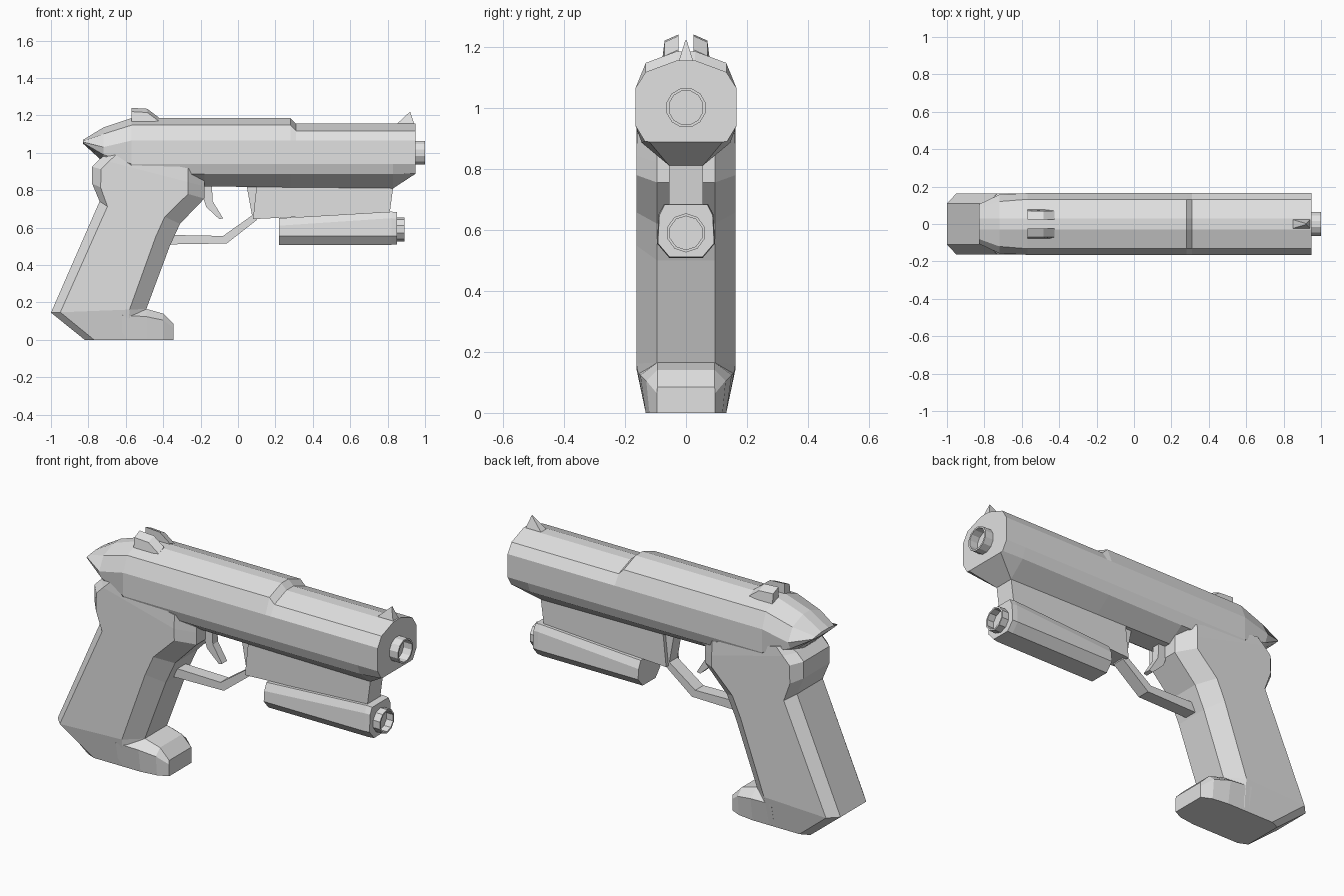
import bpy, bmesh, math
from mathutils import Vector

cube = bpy.data.objects.get("Cube")
if cube:
    bpy.data.objects.remove(cube, do_unlink=True)

grey = bpy.data.materials.new("plain grey")
grey.use_nodes = True
grey.diffuse_color = (0.75, 0.75, 0.75, 1)
grey.node_tree.nodes["Principled BSDF"].inputs["Base Color"].default_value = grey.diffuse_color


def finish(name, bm):
    """Turn a bmesh into a flat shaded grey object."""
    bmesh.ops.recalc_face_normals(bm, faces=bm.faces[:])
    mesh = bpy.data.meshes.new(name)
    bm.to_mesh(mesh)
    bm.free()
    mesh.materials.append(grey)
    obj = bpy.data.objects.new(name, mesh)
    bpy.context.collection.objects.link(obj)
    return obj


def loft(name, sections):
    """Skin closed rings; each section is a half ring that is mirrored across y."""
    bm = bmesh.new()
    rings = []
    for half in sections:
        ring = [Vector(p) for p in half]
        ring += [Vector((p.x, -p.y, p.z)) for p in reversed(ring)]
        rings.append([bm.verts.new(p) for p in ring])
    count = len(rings[0])
    for a, b in zip(rings, rings[1:]):
        for i in range(count):
            j = (i + 1) % count
            bm.faces.new((a[i], a[j], b[j], b[i]))
    bm.faces.new(rings[0])
    bm.faces.new(rings[-1])
    return finish(name, bm)


def loft_x(name, stations):
    """Loft of half sections (y, z) placed at stations along x."""
    return loft(name, [[(x, y, z) for y, z in half] for x, half in stations])


def plate(name, profile, near, far):
    """Side profile (x, z) extruded from y = near to y = far."""
    bm = bmesh.new()
    front, back = ([bm.verts.new((x, y, z)) for x, z in profile] for y in (near, far))
    bm.faces.new(front)
    bm.faces.new(back)
    for i in range(len(front)):
        j = (i + 1) % len(front)
        bm.faces.new((front[i], front[j], back[j], back[i]))
    return finish(name, bm)


def tube(name, start, end, z, radius, sides):
    """Short tube along x with a recessed, closed bore."""
    bm = bmesh.new()
    steps = [(start, radius), (end, radius), (end, radius * 0.86), (start + 0.01, radius * 0.86)]
    rings = []
    for x, r in steps:
        angles = [math.tau * (i + 0.5) / sides for i in range(sides)]
        rings.append([bm.verts.new((x, r * math.cos(a), z + r * math.sin(a))) for a in angles])
    for a, b in zip(rings, rings[1:]):
        for i in range(sides):
            j = (i + 1) % sides
            bm.faces.new((a[i], a[j], b[j], b[i]))
    bm.faces.new(rings[0])
    bm.faces.new(rings[-1])
    return finish(name, bm)


# Slide with its chamfered underside, stepped roof and pointed tail
def slide_section(bottom, roof):
    lower = [(0.055, bottom), (0.145, 0.885), (0.165, 0.94), (0.165, 1.065)]
    return lower + [(0.132, roof - 0.038), (0.03, roof)]


low_roof, high_roof = 1.155, 1.185
muzzle = [(0.12, 0.888), (0.135, 0.89)] + slide_section(0.81, low_roof)[2:]
tail_mid = [(0.05, 0.95), (0.10, 0.97), (0.14, 0.99), (0.157, 1.03), (0.12, 1.1), (0.03, 1.135)]
tail_tip = [(0.04, 1.05), (0.08, 1.052), (0.105, 1.054), (0.105, 1.058), (0.08, 1.062), (0.03, 1.068)]
loft_x("slide", [
    (-0.83, tail_tip),
    (-0.72, tail_mid),
    (-0.57, slide_section(0.86, high_roof)),
    (-0.18, slide_section(0.82, high_roof)),
    (0.28, slide_section(0.815, high_roof)),
    (0.31, slide_section(0.815, low_roof)),
    (0.83, slide_section(0.81, low_roof)),
    (0.95, muzzle),
])
tube("muzzle_ring", 0.94, 1.0, 1.0, 0.066, 12)


# Grip: slanted rings running from a back point to a front point
def grip_section(back, front, width, back_half=0.11):
    b, f = Vector(back), Vector(front)
    along = (f - b).normalized()
    outline = [(b, back_half), (b + along * 0.05, width), (f - along * 0.09, width), (f, 0.095)]
    return [(p.x, y, p.y) for p, y in outline]


loft("grip", [
    grip_section((-0.82, 0.0), (-0.5, 0.0), 0.132),
    grip_section((-1.0, 0.145), (-0.49, 0.165), 0.163),
    grip_section((-0.74, 0.74), (-0.365, 0.5), 0.163),
    grip_section((-0.78, 0.835), (-0.31, 0.62), 0.163),
    grip_section((-0.78, 0.925), (-0.18, 0.755), 0.163),
    grip_section((-0.74, 0.965), (-0.18, 0.82), 0.163),
    grip_section((-0.7, 1.0), (-0.18, 0.9), 0.16, 0.13),
])


# Flared lip at the foot of the grip
def lip_section(foot, shoulder, top):
    return [(foot, 0.0), (shoulder, top * 0.75), (0.094, top)]


loft_x("grip_lip", [
    (-0.62, lip_section(0.132, 0.158, 0.175)),
    (-0.49, lip_section(0.132, 0.15, 0.165)),
    (-0.4, lip_section(0.12, 0.13, 0.14)),
    (-0.345, lip_section(0.095, 0.095, 0.085)),
])

# Frame rail below the slide
plate("frame_rail", [(0.1, 0.83), (0.83, 0.82), (0.81, 0.67), (0.28, 0.655), (0.08, 0.645)], -0.055, 0.055)

# Trigger guard and trigger
plate("trigger_guard", [
    (-0.37, 0.51), (-0.06, 0.515), (0.1, 0.64), (0.12, 0.83),
    (0.045, 0.83), (0.075, 0.665), (-0.08, 0.555), (-0.34, 0.56),
], -0.035, 0.035)
plate("trigger", [
    (-0.21, 0.83), (-0.14, 0.83), (-0.135, 0.74), (-0.08, 0.65), (-0.1, 0.645), (-0.17, 0.71),
], -0.022, 0.022)


# Under-barrel lamp, rising slightly toward the front
def lamp_section(top, shoulder, size=1.0):
    half = [(0.055, 0.508), (0.095, 0.555), (0.09, shoulder), (0.072, top)]
    return [(y * size, 0.59 + (z - 0.59) * size) for y, z in half]


loft_x("lamp_body", [
    (0.22, lamp_section(0.65, 0.61)),
    (0.82, lamp_section(0.685, 0.65)),
    (0.85, lamp_section(0.685, 0.65, 0.97)),
])
tube("lamp_ring", 0.84, 0.89, 0.59, 0.064, 10)

# Rear sight: a pair of posts with the outer top edge chamfered
for side, label in ((1, "left"), (-1, "right")):
    post = plate("rear_sight_" + label, [
        (-0.57, 1.14), (-0.57, 1.24), (-0.485, 1.235), (-0.425, 1.19), (-0.425, 1.14),
    ], side * 0.025, side * 0.08)
    for v in post.data.vertices:
        if abs(v.co.y) > 0.05 and v.co.z > 1.15:
            v.co.y = side * 0.07
            v.co.z -= 0.02

# Front sight: blade tapering to a point
blade = plate("front_sight", [(0.84, 1.145), (0.92, 1.22), (0.945, 1.145)], -0.026, 0.026)
for v in blade.data.vertices:
    if v.co.z > 1.2:
        v.co.y *= 0.1
